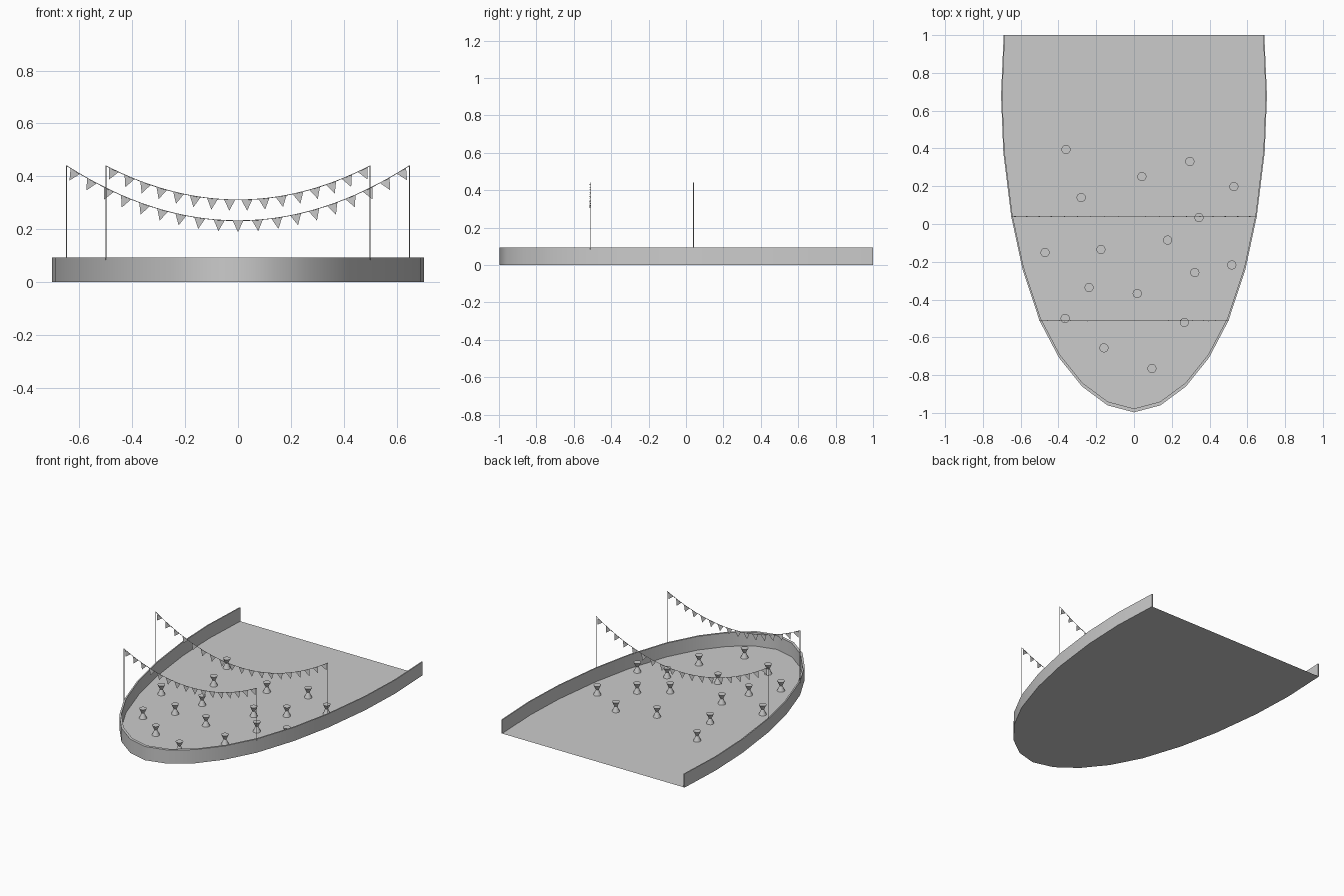
import bpy, bmesh, math
from mathutils import Matrix, Vector

if "Cube" in bpy.data.objects:
    bpy.data.objects.remove(bpy.data.objects["Cube"])

WALL_H = 0.093
# right half of the deck outline, from bow tip to open back
HALF = [(0, -0.997), (0.14, -0.96), (0.275, -0.86), (0.397, -0.708), (0.5, -0.512),
        (0.59, -0.24), (0.65, 0.04), (0.692, 0.38), (0.704, 0.68), (0.69, 1.0)]
outer = [(-x, y) for x, y in reversed(HALF[1:])] + HALF
inner = [(x * 0.99, 1 + (y - 1) * 0.99) for x, y in outer]


def finish(name, bm, smooth=False):
    bmesh.ops.recalc_face_normals(bm, faces=bm.faces)
    me = bpy.data.meshes.new(name)
    bm.to_mesh(me)
    bm.free()
    ob = bpy.data.objects.new(name, me)
    bpy.context.collection.objects.link(ob)
    if smooth:
        bpy.ops.object.select_all(action='DESELECT')
        ob.select_set(True)
        bpy.context.view_layer.objects.active = ob
        bpy.ops.object.shade_smooth_by_angle(angle=math.radians(35))
    return ob


# deck floor
bm = bmesh.new()
floor = bm.faces.new([bm.verts.new((x, y, 0)) for x, y in inner])
finish("deck_floor", bm)

# curved side wall: closed rectangular section swept along the outline
bm = bmesh.new()
rings = []
for (ox, oy), (ix, iy) in zip(outer, inner):
    rings.append([bm.verts.new(c) for c in
                  ((ox, oy, 0), (ox, oy, WALL_H), (ix, iy, WALL_H), (ix, iy, 0))])
for a, b in zip(rings, rings[1:]):
    for k in range(4):
        j = (k + 1) % 4
        bm.faces.new((a[k], b[k], b[j], a[j]))
bm.faces.new(rings[0])
bm.faces.new(rings[-1])
finish("side_wall", bm, True)


# hourglass stools
def stool(name, x, y):
    bm = bmesh.new()
    prof = [(0.024, 0), (0.009, 0.036), (0.024, 0.066)]
    n = 16
    loops = [[bm.verts.new((x + r * math.cos(2 * math.pi * i / n),
                            y + r * math.sin(2 * math.pi * i / n), z))
              for i in range(n)] for r, z in prof]
    for a, b in zip(loops, loops[1:]):
        for i in range(n):
            j = (i + 1) % n
            bm.faces.new((a[i], a[j], b[j], b[i]))
    bm.faces.new(loops[0])
    bm.faces.new(loops[-1])
    finish(name, bm, True)


STOOLS = [(-.36, .394), (.042, .251), (.296, .331), (.529, .198), (-.28, .14), (.344, .034),
          (-.471, -.151), (-.175, -.135), (.178, -.085), (.322, -.257), (.518, -.217),
          (-.238, -.336), (.017, -.368), (-.365, -.5), (.267, -.521), (-.159, -.656),
          (.095, -.765)]
for i, (x, y) in enumerate(STOOLS):
    stool(f"stool_{i + 1}", x, y)


# bunting: two posts, a sagging string and a row of pennants
def bunting(name, half, y, low, count, top=0.44):
    bm = bmesh.new()
    for s in (-1, 1):
        bmesh.ops.create_cone(bm, cap_ends=True, segments=8, radius1=0.002, radius2=0.002,
                              depth=top - WALL_H + 0.01,
                              matrix=Matrix.Translation((s * half, y, (top + WALL_H - 0.01) / 2)))
    finish(name + "_posts", bm, True)

    def sag(x):
        return low + (top - low) * (x / half) ** 2

    cu = bpy.data.curves.new(name + "_string", 'CURVE')
    cu.dimensions = '3D'
    cu.bevel_depth = 0.0015
    cu.bevel_resolution = 1
    sp = cu.splines.new('POLY')
    sp.points.add(32)
    for i, p in enumerate(sp.points):
        x = half * (i / 16 - 1)
        p.co = (x, y, sag(x), 1)
    ob = bpy.data.objects.new(name + "_string", cu)
    bpy.context.collection.objects.link(ob)

    # pennants spaced evenly along the arc length
    steps = 600
    xs = [half * (2 * i / steps - 1) for i in range(steps + 1)]
    arc = [0]
    for a, b in zip(xs, xs[1:]):
        arc.append(arc[-1] + math.hypot(b - a, sag(b) - sag(a)))
    bm = bmesh.new()
    for k in range(count):
        target = arc[-1] * (k + 0.5) / count
        x = next(xx for xx, d in zip(xs, arc) if d >= target)
        slope = math.atan(2 * (top - low) * x / half ** 2)
        m = (Matrix.Translation((x, y, sag(x))) @ Matrix.Rotation(-slope, 4, 'Y')
             @ Matrix.Rotation(math.radians(8), 4, 'Z'))
        bm.faces.new([bm.verts.new(m @ Vector(c)) for c in
                      ((-0.021, 0, 0), (0, 0, -0.042), (0.021, 0, 0))])
    finish(name + "_pennants", bm)


bunting("rear_bunting", 0.648, 0.04, 0.232, 19)
bunting("front_bunting", 0.5, -0.512, 0.311, 16)
